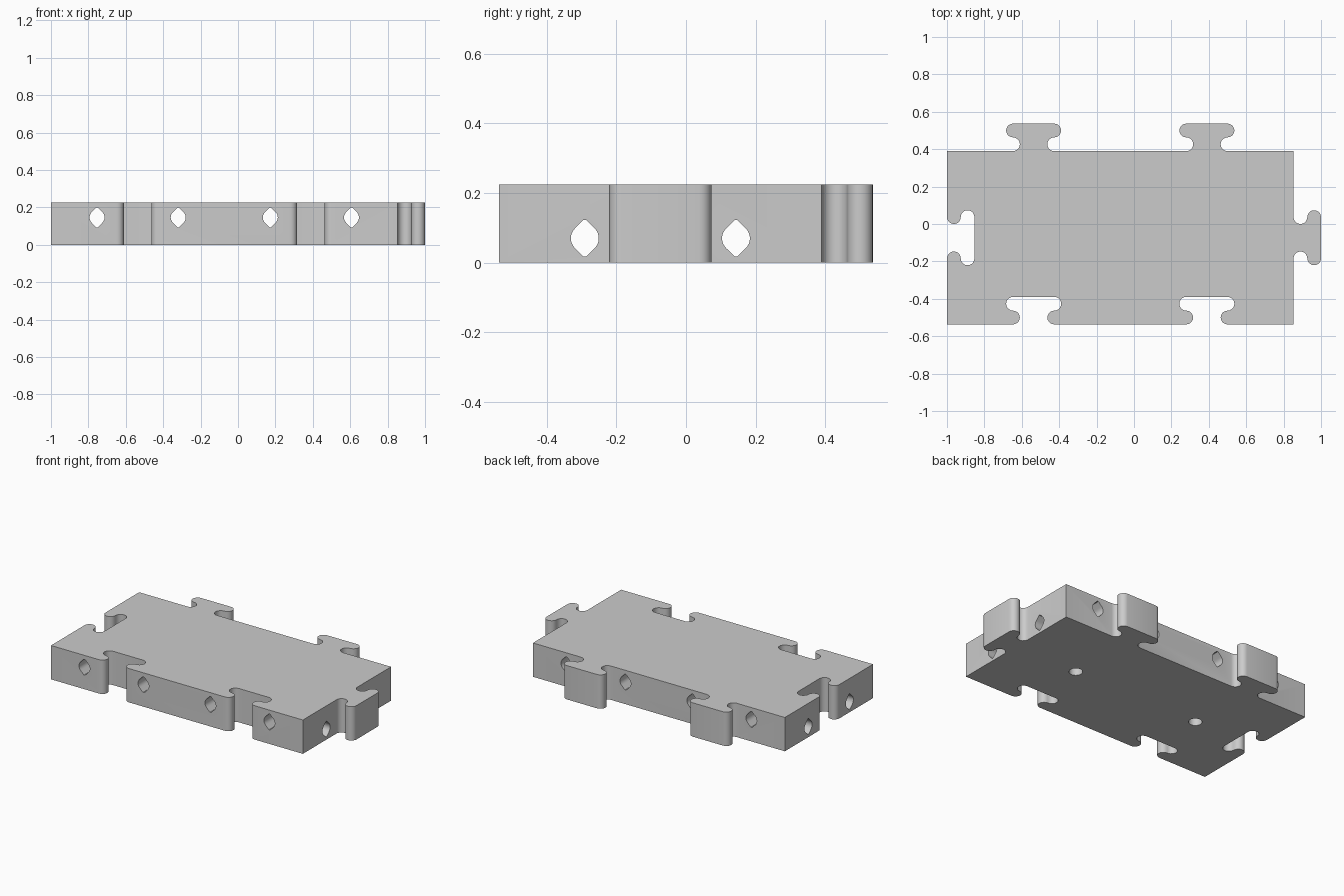
import bpy
import bmesh
from math import sin, cos, radians

cube = bpy.data.objects.get("Cube")
if cube:
    bpy.data.objects.remove(cube)

R = 0.03675                 # radius of every connector rounding
TILE = 2 - 4 * R            # length of two square tiles
SIZE = TILE / 2
X0, X1 = -1, -1 + TILE
Y0 = -(SIZE + 4 * R) / 2
Y1 = Y0 + SIZE
HEIGHT = 0.225
CENTRES = [X0 + SIZE / 2, X0 + SIZE * 1.5]
CY = Y0 + SIZE / 2
CHANNEL = 0.217             # channel distance from each tile centre

grey = bpy.data.materials.new("light grey plastic")
grey.use_nodes = True
colour = (0.6, 0.6, 0.6, 1)
grey.diffuse_color = colour
grey.node_tree.nodes["Principled BSDF"].inputs["Base Color"].default_value = colour


def arc(cx, cy, r, start, end, steps=10):
    angles = [radians(start + (end - start) * i / steps) for i in range(steps + 1)]
    return [(cx + r * cos(a), cy + r * sin(a)) for a in angles]


def prism(name, outline, low, high, place):
    """Extrude an outline from low to high; place maps (u, v, w) to x, y, z."""
    bm = bmesh.new()
    base = bm.faces.new([bm.verts.new(place(u, v, low)) for u, v in outline])
    top = bmesh.ops.extrude_face_region(bm, geom=[base])["geom"]
    shift = [b - a for a, b in zip(place(0, 0, low), place(0, 0, high))]
    bmesh.ops.translate(bm, vec=shift,
                        verts=[g for g in top if isinstance(g, bmesh.types.BMVert)])
    bmesh.ops.recalc_face_normals(bm, faces=bm.faces)
    mesh = bpy.data.meshes.new(name)
    bm.to_mesh(mesh)
    bm.free()
    mesh.materials.append(grey)
    obj = bpy.data.objects.new(name, mesh)
    bpy.context.collection.objects.link(obj)
    return obj


# Connector profile: narrow neck, wide rounded head, mirrored
half = arc(-3 * R, R, R, -90, 90) + arc(-3 * R, 3 * R, R, 270, 90)[1:]
key = half + [(-u, v) for u, v in reversed(half)]

# Plate outline: sockets at front and right-hand end, tabs opposite them
outline = [(X0, Y0)]
outline += [(c + u, Y0 + v) for c in CENTRES for u, v in key]
outline += [(X1, Y0)] + [(X1 + v, CY + u) for u, v in key] + [(X1, Y1)]
outline += [(c + u, Y1 + v) for c in reversed(CENTRES) for u, v in reversed(key)]
outline += [(X0, Y1)] + [(X0 + v, CY + u) for u, v in reversed(key)]
plate = prism("interlocking_plate", outline, 0, HEIGHT, lambda u, v, w: (u, v, w))

# Channel section: round sides meeting in blunt points above and below
side = arc(0, 0, 0.04, -45, 45, 8) + [(0.004, 0.0525)]
section = [(0.004, -0.0525)] + side
section += [(-u, v) for u, v in reversed(section)]
cutters = []

# Upper channels run front to back, lower channels run end to end
for c in CENTRES:
    for s in (-CHANNEL, CHANNEL):
        cutters.append(prism("cross_channel_cutter", section, -1.2, 1.2,
                             lambda u, v, w: (c + s + u, w, 0.146 + v)))
for s in (-CHANNEL, CHANNEL):
    cutters.append(prism("long_channel_cutter", section, -1.2, 1.2,
                         lambda u, v, w: (w, CY + s + u, 0.07 + v)))

# Blind round hole under the middle of each tile
for c in CENTRES:
    cutters.append(prism("bottom_hole_cutter", arc(0, 0, 0.041, 0, 360, 32)[:-1],
                         -0.1, 0.16, lambda u, v, w: (c + u, CY + v, w)))

bpy.context.view_layer.objects.active = plate
plate.select_set(True)
for cutter in cutters:
    mod = plate.modifiers.new("hole", 'BOOLEAN')
    mod.operation = 'DIFFERENCE'
    mod.solver = 'EXACT'
    mod.object = cutter
    bpy.ops.object.modifier_apply(modifier=mod.name)
    bpy.data.objects.remove(cutter)

for other in bpy.context.selected_objects:
    other.select_set(other == plate)
bpy.ops.object.shade_smooth_by_angle(angle=radians(30))
